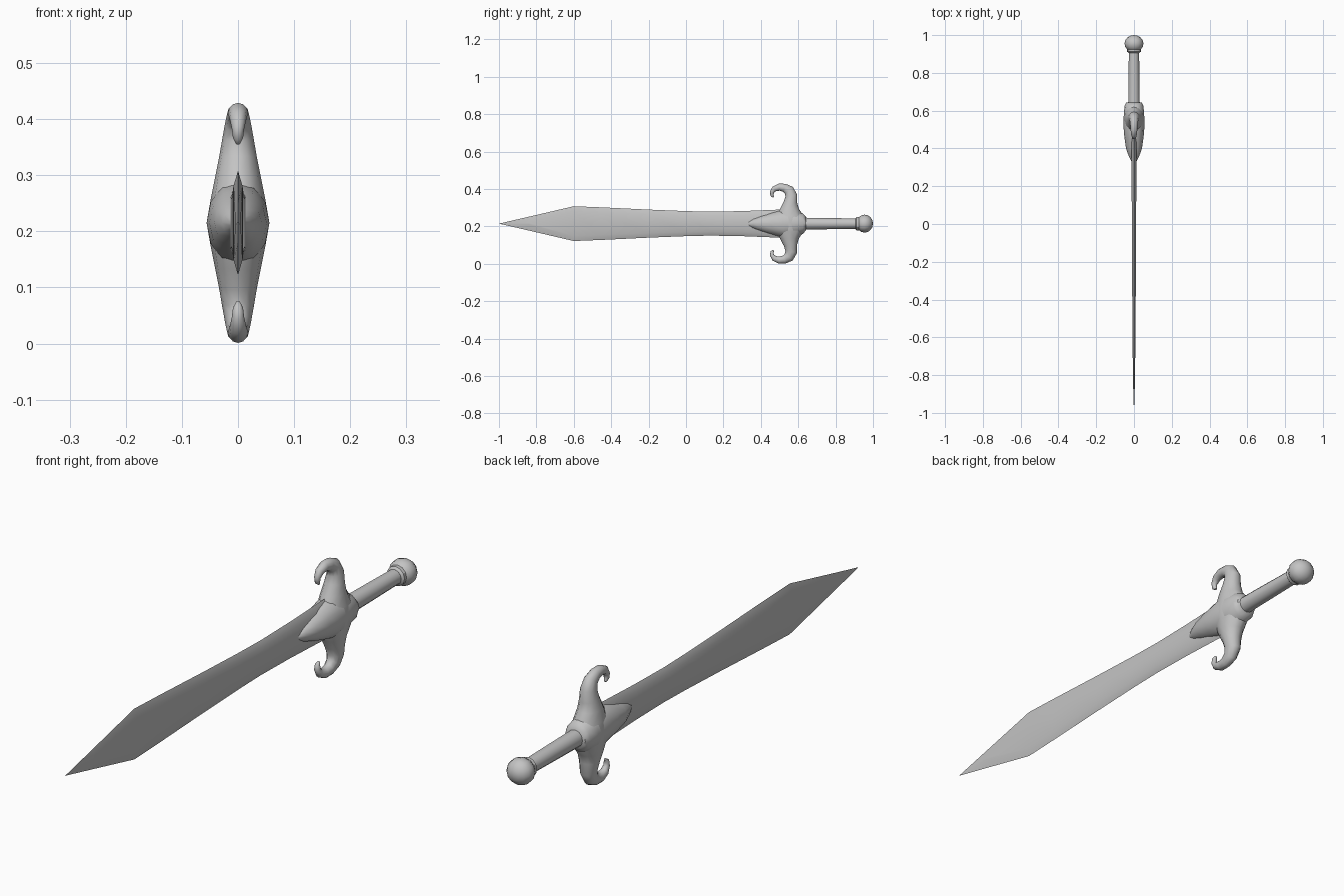
import bpy, bmesh, math
from mathutils import Vector

cube = bpy.data.objects.get("Cube")
if cube:
    bpy.data.objects.remove(cube, do_unlink=True)

MID = 0.215  # height of the sword's long axis

steel = bpy.data.materials.new("grey_steel")
steel.use_nodes = True
colour = (0.55, 0.55, 0.55, 1)
steel.diffuse_color = colour
steel.node_tree.nodes["Principled BSDF"].inputs["Base Color"].default_value = colour


def make_object(name, rings, angle, mirror=False):
    """Skin a list of equal-sized point rings into a closed solid."""
    bm = bmesh.new()
    loops = [[bm.verts.new(p) for p in ring] for ring in rings]
    for a, b in zip(loops, loops[1:]):
        for i in range(len(a)):
            j = (i + 1) % len(a)
            bm.faces.new((a[i], a[j], b[j], b[i]))
    if not mirror:
        bm.faces.new(loops[0])
    bm.faces.new(loops[-1])
    bmesh.ops.remove_doubles(bm, verts=bm.verts, dist=0.0002)
    bmesh.ops.recalc_face_normals(bm, faces=bm.faces)
    mesh = bpy.data.meshes.new(name)
    bm.to_mesh(mesh)
    bm.free()
    mesh.materials.append(steel)
    obj = bpy.data.objects.new(name, mesh)
    obj.location.z = MID
    bpy.context.collection.objects.link(obj)
    bpy.ops.object.select_all(action='DESELECT')
    obj.select_set(True)
    bpy.context.view_layer.objects.active = obj
    if mirror:
        mod = obj.modifiers.new("mirror", 'MIRROR')
        mod.use_axis = (False, False, True)
        bpy.ops.object.modifier_apply(modifier="mirror")
    bpy.ops.object.shade_smooth_by_angle(angle=math.radians(angle))
    return obj


def tube(sections, sides, first_dir=None):
    """Elliptical rings along a path in the YZ plane: (y, z, half depth, half width)."""
    pts = [Vector((0, s[0], s[1])) for s in sections]
    rings = []
    for k, (y, z, depth, width) in enumerate(sections):
        t = (pts[min(k + 1, len(pts) - 1)] - pts[max(k - 1, 0)]).normalized()
        if k == 0 and first_dir:
            t = Vector(first_dir)
        n = t.cross(Vector((1, 0, 0)))
        rings.append([pts[k] + n * depth * math.sin(a) + Vector((width * math.cos(a), 0, 0))
                      for a in (2 * math.pi * i / sides for i in range(sides))])
    return rings


# Blade: bevelled six-sided section (y, edge height, flat height, half thickness)
blade = [(-1, 0, 0, 0), (-0.84, 0.037, 0.004, 0.005), (-0.6, 0.093, 0.066, 0.008),
         (-0.45, 0.087, 0.06, 0.009), (-0.2, 0.075, 0.05, 0.01), (0, 0.067, 0.045, 0.011),
         (0.13, 0.064, 0.043, 0.012), (0.3, 0.067, 0.045, 0.013), (0.55, 0.077, 0.05, 0.013)]
make_object("blade", [[(0, y, h), (t, y, f), (t, y, -f), (0, y, -h), (-t, y, -f), (-t, y, f)]
                      for y, h, f, t in blade], 40)

# Guard: swelling middle that narrows into a forward-curling horn, mirrored below
horn = [(0.555, 0, 0.085, 0.056), (0.556, 0.04, 0.074, 0.049), (0.554, 0.08, 0.05, 0.041),
        (0.559, 0.115, 0.036, 0.034), (0.563, 0.15, 0.032, 0.028), (0.55, 0.178, 0.028, 0.023),
        (0.526, 0.192, 0.022, 0.02), (0.498, 0.195, 0.019, 0.018), (0.472, 0.186, 0.015, 0.015),
        (0.459, 0.168, 0.011, 0.011), (0.46, 0.151, 0.009, 0.009), (0.468, 0.142, 0.004, 0.004)]
make_object("guard", tube(horn, 12, (0, 0, 1)), 60, mirror=True)

# Pointed collar gripping the root of the blade
collar = [(0.33, 0, 0.012, 0.013), (0.36, 0, 0.027, 0.028), (0.4, 0, 0.042, 0.042),
          (0.46, 0, 0.06, 0.051), (0.52, 0, 0.075, 0.056), (0.58, 0, 0.07, 0.054),
          (0.625, 0, 0.055, 0.05), (0.642, 0, 0.035, 0.042)]
make_object("blade_collar", tube(collar, 12), 60)

# Grip
make_object("grip", tube([(0.6, 0, 0.032, 0.031), (0.76, 0, 0.03, 0.029),
                          (0.93, 0, 0.027, 0.027)], 12), 40)

# Pommel: round knob with a small neck ring
knob = [(0.955 - 0.045 * math.cos(a), 0, 0.048 * math.sin(a), 0.05 * math.sin(a))
        for a in (math.pi * i / 8 for i in range(9))]
make_object("pommel", tube(knob, 12), 50)
make_object("pommel_ring", tube([(0.905, 0, 0.028, 0.028), (0.912, 0, 0.036, 0.036),
                                 (0.925, 0, 0.036, 0.036)], 12), 30)
